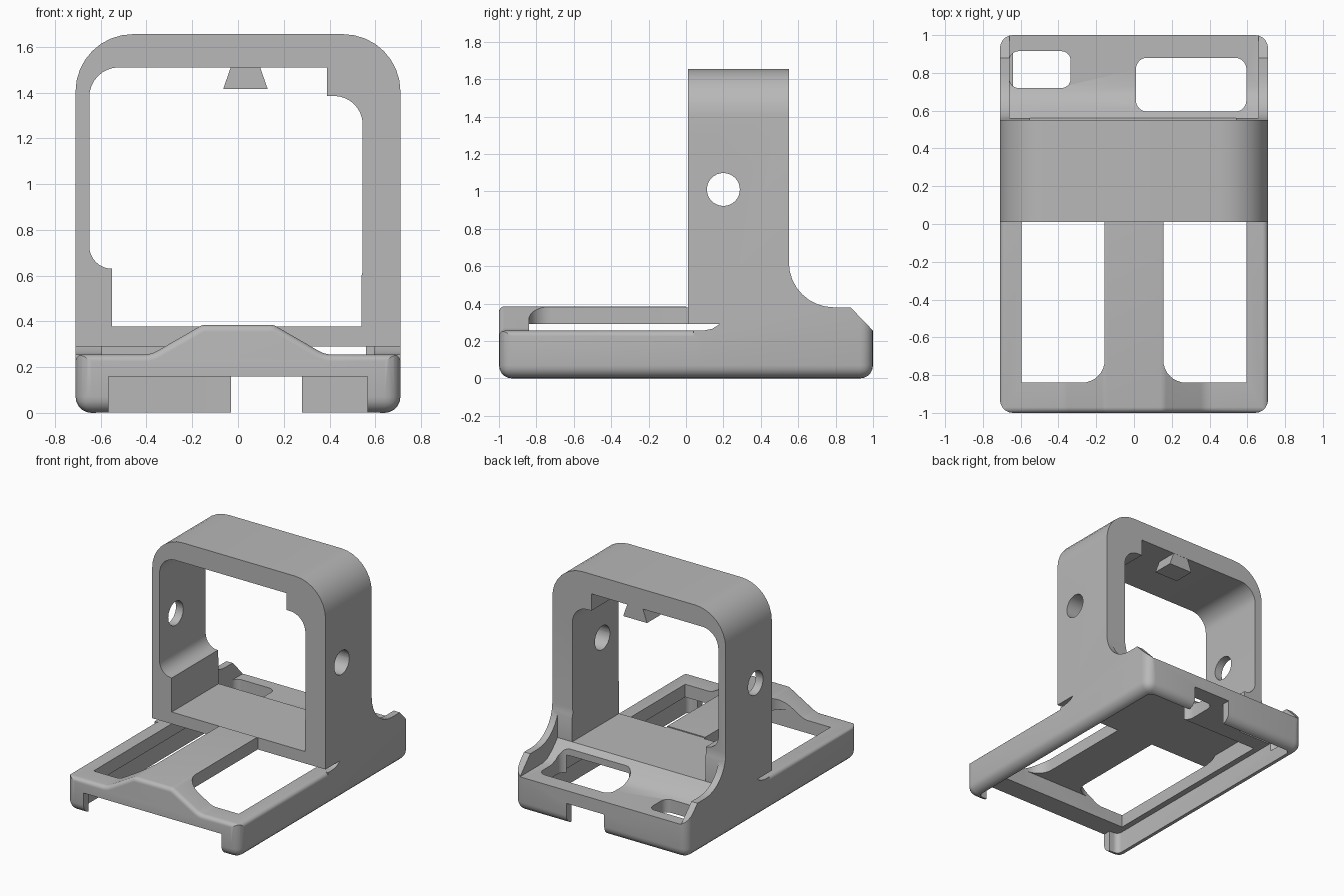
import bpy, bmesh
from math import sin, tan, radians
from mathutils import Vector

if "Cube" in bpy.data.objects:
    bpy.data.objects.remove(bpy.data.objects["Cube"])

grey = bpy.data.materials.new("matte grey")
grey.use_nodes = True
GREY = (0.48, 0.48, 0.48, 1)
grey.diffuse_color = GREY
grey.node_tree.nodes["Principled BSDF"].inputs["Base Color"].default_value = GREY


def outline(corners, steps=8):
    """Closed 2D outline; a corner may carry a third value, its fillet radius."""
    result = []
    for i, corner in enumerate(corners):
        p = Vector(corner[:2])
        r = corner[2] if len(corner) > 2 else 0
        if not r:
            result.append(p)
            continue
        a = (Vector(corners[i - 1][:2]) - p).normalized()
        b = (Vector(corners[(i + 1) % len(corners)][:2]) - p).normalized()
        half = a.angle(b) / 2
        centre = p + (a + b).normalized() * r / sin(half)
        start = p + a * r / tan(half) - centre
        end = p + b * r / tan(half) - centre
        sweep = start.angle(end)
        for k in range(steps + 1):
            t = k / steps
            result.append(centre + (start * sin((1 - t) * sweep) + end * sin(t * sweep)) / sin(sweep))
    return result


PLACE = {
    "x": lambda u, v, d: (d, u, v),
    "y": lambda u, v, d: (u, d, v),
    "z": lambda u, v, d: (u, v, d),
}


def prism(name, corners, axis, low, high, bevel=0):
    """Extrude an outline along an axis, optionally rounding its sharp edges."""
    bm = bmesh.new()
    pts = outline(corners)
    ends = [[bm.verts.new(PLACE[axis](p.x, p.y, d)) for p in pts] for d in (low, high)]
    for ring in ends:
        bm.faces.new(ring)
    n = len(pts)
    for i in range(n):
        j = (i + 1) % n
        bm.faces.new((ends[0][i], ends[0][j], ends[1][j], ends[1][i]))
    bmesh.ops.recalc_face_normals(bm, faces=bm.faces)
    if bevel:
        sharp = [e for e in bm.edges if e.calc_face_angle() > radians(60)]
        bmesh.ops.bevel(bm, geom=sharp, offset=bevel, segments=5, profile=0.5, affect="EDGES")
    mesh = bpy.data.meshes.new(name)
    bm.to_mesh(mesh)
    bm.free()
    mesh.materials.append(grey)
    obj = bpy.data.objects.new(name, mesh)
    bpy.context.collection.objects.link(obj)
    return obj


def rect(x0, x1, y0, y1, r=0):
    return [(x0, y0, r), (x1, y0, r), (x1, y1, r), (x0, y1, r)]


def combine(target, tool, operation):
    """Apply a boolean and discard the tool."""
    mod = target.modifiers.new(operation.lower(), "BOOLEAN")
    mod.operation, mod.solver, mod.object = operation, "EXACT", tool
    bpy.context.view_layer.objects.active = target
    bpy.ops.object.modifier_apply(modifier=mod.name)
    bpy.data.objects.remove(tool)


# Upright arch and rear base, from the side profile and the front profile
body = prism("holder_body", [
    (0.04, -0.1), (0.04, 0.255), (0.09, 0.255), (0.14, 0.265), (0.18, 0.29),
    (0.01, 0.29), (0.01, 1.8), (0.55, 1.8), (0.55, 0.38, 0.24), (0.88, 0.38),
    (1.1, 0.151), (1.1, -0.1)], "x", -0.8, 0.8)
arch = prism("arch_outline", [
    (-0.71, -0.2), (0.71, -0.2), (0.71, 1.655, 0.25), (-0.71, 1.655, 0.25)], "y", -0.5, 1.5)
combine(body, arch, "INTERSECT")

# Front frame with the raised hump that carries the middle bar
front = prism("front_frame", [
    (-0.71, 0), (0.71, 0), (0.71, 0.255), (0.38, 0.255, 0.12), (0.155, 0.385, 0.06),
    (-0.155, 0.385, 0.06), (-0.38, 0.255, 0.12), (-0.71, 0.255)], "y", -1, 0.12, 0.03)
combine(body, front, "UNION")

# Rounded corners and bottom edges
hull = prism("rounded_hull", rect(-0.71, 0.71, -1, 1), "z", 0, 2.5, 0.07)
combine(body, hull, "INTERSECT")

# Stepped window through the arch
window = prism("arch_window", [
    (-0.55, 0.378), (0.54, 0.378), (0.54, 0.6), (0.545, 0.62), (0.545, 1.385, 0.125),
    (0.39, 1.385), (0.39, 1.51), (-0.65, 1.51, 0.13), (-0.65, 0.63, 0.099), (-0.55, 0.63)],
    "y", 0, 0.6)
# Rear recess between the side fins
recess = prism("rear_recess", [
    (0.56, 0.378), (0.59, 0.345), (0.63, 0.305), (0.68, 0.27), (0.73, 0.255),
    (1.2, 0.255), (1.2, 1.9), (0.56, 1.9)], "x", -0.66, 0.66)
cutters = [
    window, recess,
    # Device bay, open at the front, and the space under the floor
    prism("device_bay", rect(-0.64, 0.64, -0.94, 0.94, 0.04), "z", -0.1, 0.16),
    prism("front_mouth", rect(-0.565, 0.565, -0.1, 0.16), "y", -1.1, -0.9),
    prism("under_floor", rect(-0.595, 0.595, -0.84, 0.6), "z", 0.1, 0.29),
    # Rear wall notch and the two top openings
    prism("rear_notch", rect(-0.03, 0.28, -0.1, 0.16), "y", 0.9, 1.1),
    prism("small_opening", rect(-0.66, -0.335, 0.72, 0.915, 0.05), "z", 0.1, 0.36),
    prism("large_opening", rect(0.01, 0.595, 0.595, 0.88, 0.06), "z", 0.1, 0.5),
    # Round hole through both arch sides
    prism("side_hole", rect(0.112, 0.288, 0.922, 1.098, 0.0879), "x", -1, 1),
]
# Openings either side of the middle bar
for side in (-1, 1):
    cutters.append(prism("bar_opening", [
        (side * 0.155, -0.84, 0.12), (side * 0.595, -0.84),
        (side * 0.595, 0.01), (side * 0.155, 0.01)], "z", -0.1, 0.5))
for cutter in cutters:
    combine(body, cutter, "DIFFERENCE")

# Dovetail lug under the arch top
lug = prism("dovetail_lug", [
    (-0.065, 1.415), (0.13, 1.415), (0.095, 1.515), (-0.03, 1.515)], "y", 0.39, 0.549)

# Smooth the fillets, keep the corners crisp
bpy.ops.object.select_all(action="DESELECT")
body.select_set(True)
bpy.context.view_layer.objects.active = body
bpy.ops.object.shade_smooth_by_angle(angle=radians(25))
